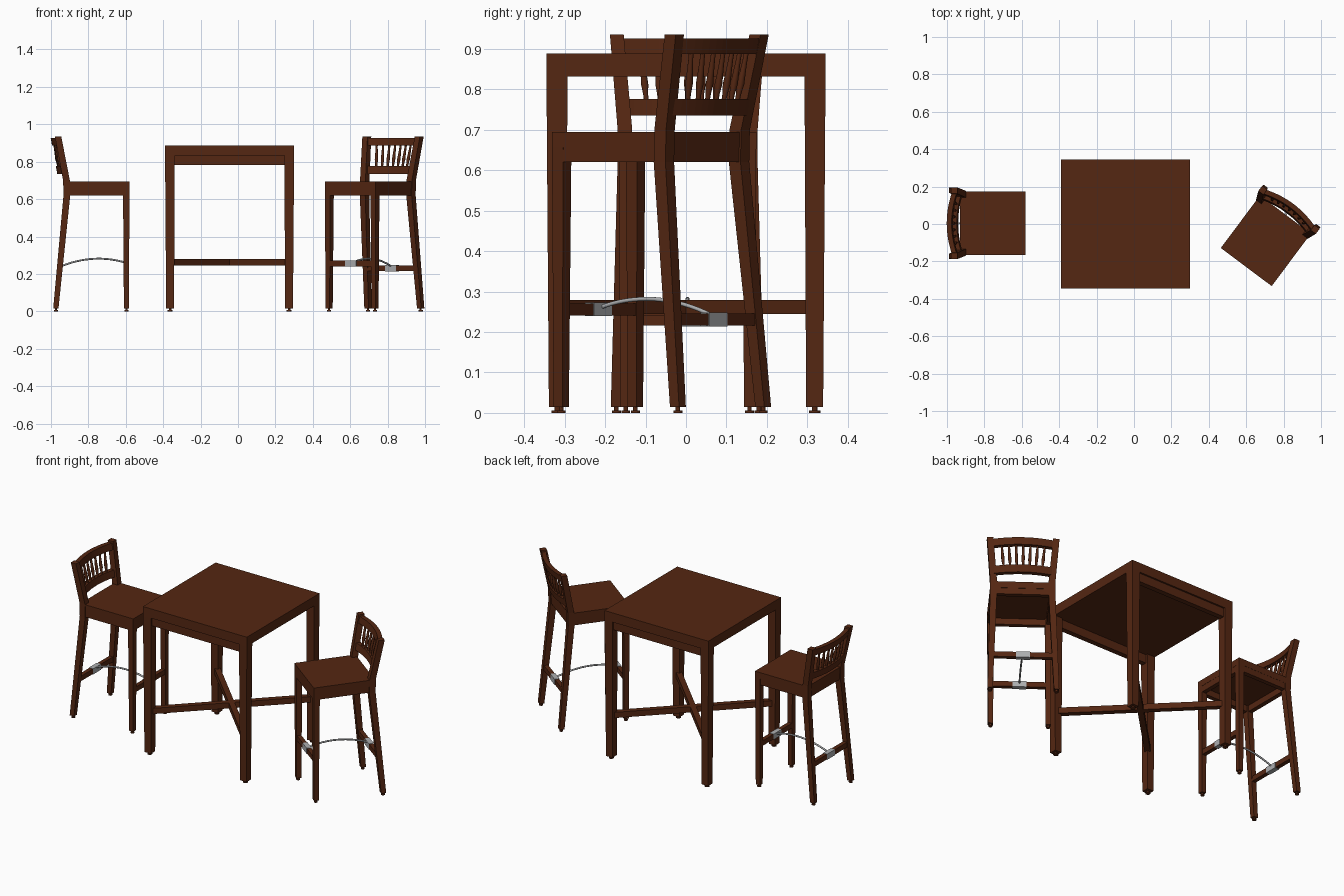
import bpy, bmesh, math
from mathutils import Matrix, Vector

if "Cube" in bpy.data.objects:
    bpy.data.objects.remove(bpy.data.objects["Cube"])


def material(name, rgb):
    m = bpy.data.materials.new(name)
    m.diffuse_color = (*rgb, 1)
    m.use_nodes = True
    m.node_tree.nodes["Principled BSDF"].inputs["Base Color"].default_value = m.diffuse_color
    return m


WOOD = material("dark_brown_wood", (0.09, 0.02, 0.006))
METAL = material("grey_metal", (0.42, 0.43, 0.44))
WORLD = Matrix.Identity(4)


def loft(name, rings, M=WORLD, mat=WOOD, smooth=False):
    """Skin a list of equal-sized point rings and cap both ends."""
    bm = bmesh.new()
    loops = [[bm.verts.new(M @ Vector(p)) for p in r] for r in rings]
    n = len(loops[0])
    for a, b in zip(loops, loops[1:]):
        for i in range(n):
            f = bm.faces.new((a[i], a[(i + 1) % n], b[(i + 1) % n], b[i]))
            f.smooth = smooth
    bm.faces.new(loops[0])
    bm.faces.new(loops[-1])
    bmesh.ops.recalc_face_normals(bm, faces=bm.faces[:])
    me = bpy.data.meshes.new(name)
    bm.to_mesh(me)
    bm.free()
    me.materials.append(mat)
    ob = bpy.data.objects.new(name, me)
    bpy.context.collection.objects.link(ob)
    return ob


def square(x, y, z, h):
    return [(x - h, y - h, z), (x + h, y - h, z), (x + h, y + h, z), (x - h, y + h, z)]


def circle(x, y, z, r, n=12):
    return [(x + r * math.cos(2 * math.pi * i / n), y + r * math.sin(2 * math.pi * i / n), z)
            for i in range(n)]


def box(name, lo, hi, M=WORLD, mat=WOOD):
    (a, b, c), (d, e, f) = lo, hi
    return loft(name, [[(a, b, z), (d, b, z), (d, e, z), (a, e, z)] for z in (c, f)], M, mat)


def foot(x, y, r, M=WORLD):
    loft("foot_glide", [circle(x, y, 0, r), circle(x, y, 0.006, r),
                        circle(x, y, 0.006, r * 0.5), circle(x, y, 0.016, r * 0.5)], M)


# ---- table ----
cx = -0.045
box("table_top", (cx - 0.345, -0.345, 0.832), (cx + 0.345, 0.345, 0.888))
for sx in (-1, 1):
    for sy in (-1, 1):
        loft("table_leg", [square(cx + sx * 0.318, sy * 0.318, 0.014, 0.021),
                           square(cx + sx * 0.319, sy * 0.319, 0.832, 0.026)])
        foot(cx + sx * 0.318, sy * 0.318, 0.014)
for sy in (-1, 1):
    ys = sorted((sy * 0.305, sy * 0.335))
    box("table_apron", (cx - 0.295, ys[0], 0.782), (cx + 0.295, ys[1], 0.832))
# diagonal cross stretchers
for a in (45, 135):
    M = Matrix.Translation((cx, 0, 0)) @ Matrix.Rotation(math.radians(a), 4, 'Z')
    box("cross_stretcher", (-0.44, -0.016, 0.245), (0.44, 0.016, 0.279), M)


# ---- stools: local +x is forward, origin under the front edge ----
def lean(z):
    return -0.337 - 0.045 * (z - 0.69) / 0.245


def arc(y, z):
    return lean(z) - 0.028 * (1 - (y / 0.165) ** 2)


def back_rail(name, z0, z1, half, M):
    rings = []
    for i in range(15):
        y = half * (-1 + 2 * i / 14)
        rings.append([(arc(y, z0) - 0.013, y, z0), (arc(y, z0) + 0.013, y, z0),
                      (arc(y, z1) + 0.013, y, z1), (arc(y, z1) - 0.013, y, z1)])
    ob = loft(name, rings, M)
    return ob


def stool(M):
    box("seat", (-0.35, -0.17, 0.656), (0, 0.17, 0.694), M)
    box("front_apron", (-0.026, -0.15, 0.62), (-0.001, 0.15, 0.656), M)
    box("rear_apron", (-0.348, -0.15, 0.62), (-0.322, 0.15, 0.656), M)
    for s in (-1, 1):
        ys = sorted((s * 0.143, s * 0.169))
        box("side_apron", (-0.33, ys[0], 0.62), (-0.02, ys[1], 0.656), M)
        loft("front_leg", [square(-0.0165, s * 0.153, 0.014, 0.0135),
                           square(-0.0175, s * 0.1525, 0.656, 0.0172)], M)
        foot(-0.0165, s * 0.153, 0.011, M)
        # rear leg runs on up as the back post
        loft("rear_post", [square(-0.394, s * 0.176, 0.014, 0.014),
                           square(-0.335, s * 0.155, 0.62, 0.018),
                           square(-0.337, s * 0.155, 0.70, 0.018),
                           square(-0.382, s * 0.175, 0.935, 0.017)], M)
        foot(-0.394, s * 0.176, 0.011, M)
    # backrest
    back_rail("top_rail", 0.887, 0.926, 0.166, M)
    back_rail("lower_rail", 0.735, 0.776, 0.155, M)
    for i in range(-3, 4):
        rings = []
        for t, r in ((0, .006), (.15, .0065), (.35, .0095), (.6, .0075), (.85, .006), (1, .006)):
            z = 0.77 + 0.122 * t
            y = i * (0.034 + 0.004 * t)
            rings.append(circle(arc(y, z), y, z, r, 10))
        loft("back_spindle", rings, M, smooth=True)
    # foot bars with metal wear plates
    for name, x, z, w in (("front", -0.017, 0.256, 0.145), ("rear", -0.373, 0.231, 0.16)):
        box(name + "_foot_bar", (x - 0.012, -w, z - 0.015), (x + 0.012, w, z + 0.015), M)
        box(name + "_bar_plate", (x - 0.014, -0.037, z - 0.017), (x + 0.014, 0.037, z + 0.017),
            M, METAL)
    # arched metal rod between the bars
    p0, p1, p2 = Vector((-0.37, 0, 0.24)), Vector((-0.19, 0, 0.312)), Vector((-0.02, 0, 0.26))
    rings = []
    for i in range(17):
        t = i / 16
        p = p0 * (1 - t) ** 2 + p1 * 2 * t * (1 - t) + p2 * t * t
        d = ((p1 - p0) * (1 - t) + (p2 - p1) * t).normalized()
        n = Vector((-d.z, 0, d.x))
        rings.append([p + 0.005 * (math.cos(a) * n + math.sin(a) * Vector((0, 1, 0)))
                      for a in (2 * math.pi * k / 10 for k in range(10))])
    loft("tie_rod", rings, M, METAL, smooth=True)


stool(Matrix.Translation((-0.580, 0.004, 0)))
stool(Matrix.Translation((0.60, -0.23, 0)) @ Matrix.Rotation(math.radians(233.2), 4, 'Z'))
